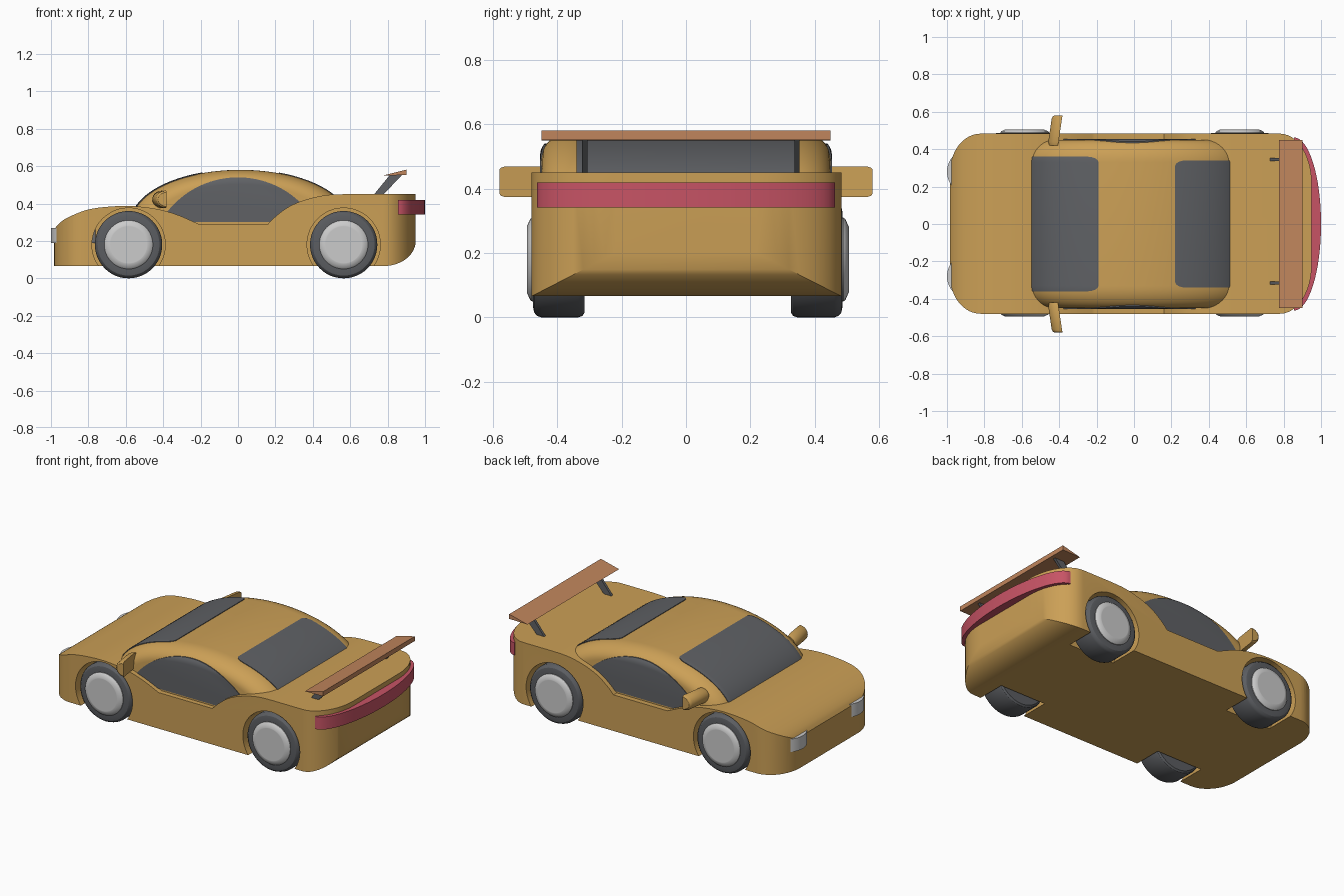
import bpy, bmesh
from math import sin, cos, pi, radians
from mathutils import Vector

if "Cube" in bpy.data.objects:
    bpy.data.objects.remove(bpy.data.objects["Cube"])

def mat(name, r, g, b):
    m = bpy.data.materials.new(name)
    m.diffuse_color = (r, g, b, 1)
    m.use_nodes = True
    m.node_tree.nodes["Principled BSDF"].inputs["Base Color"].default_value = m.diffuse_color
    return m

PAINT = mat("paint", 0.60, 0.35, 0.093)
GLASS = mat("glass", 0.115, 0.12, 0.13)
RUBBER = mat("rubber", 0.105, 0.11, 0.12)
RED = mat("red_lens", 0.57, 0.087, 0.13)
COPPER = mat("wing_paint", 0.53, 0.235, 0.107)

def finish(name, bm, m=None):
    bmesh.ops.recalc_face_normals(bm, faces=bm.faces)
    me = bpy.data.meshes.new(name)
    bm.to_mesh(me)
    bm.free()
    ob = bpy.data.objects.new(name, me)
    bpy.context.collection.objects.link(ob)
    if m:
        me.materials.append(m)
    return ob

def prism(name, pts, axis, lo, hi, m=None):
    """Extrude a 2D outline along y (points are x,z) or z (points are x,y)."""
    bm = bmesh.new()
    at = (lambda p, h: (p[0], h, p[1])) if axis == 'y' else (lambda p, h: (p[0], p[1], h))
    f = bm.faces.new([bm.verts.new(at(p, lo)) for p in pts])
    new = bmesh.ops.extrude_face_region(bm, geom=[f])['geom']
    d = Vector(at((0, 0), hi - lo))
    bmesh.ops.translate(bm, vec=d, verts=[v for v in new if isinstance(v, bmesh.types.BMVert)])
    return finish(name, bm, m)

def loft(name, rings, m=None):
    bm = bmesh.new()
    vs = [[bm.verts.new(p) for p in r] for r in rings]
    n = len(rings[0])
    for a, b in zip(vs, vs[1:]):
        for i in range(n):
            bm.faces.new((a[i], a[(i + 1) % n], b[(i + 1) % n], b[i]))
    bm.faces.new(vs[0])
    bm.faces.new(vs[-1])
    return finish(name, bm, m)

def arc(cx, cy, rx, ry, a0, a1, n=12):
    return [(cx + rx * cos(radians(a0 + (a1 - a0) * i / n)),
             cy + ry * sin(radians(a0 + (a1 - a0) * i / n))) for i in range(n + 1)]

def spline(pts, n=5):
    out = []
    for i in range(len(pts) - 1):
        p0, p1, p2, p3 = [Vector(pts[min(max(j, 0), len(pts) - 1)]) for j in range(i - 1, i + 3)]
        for k in range(n):
            t = k / n
            q = 0.5 * (2 * p1 + (p2 - p0) * t + (2 * p0 - 5 * p1 + 4 * p2 - p3) * t * t
                       + (3 * p1 - p0 - 3 * p2 + p3) * t ** 3)
            out.append(tuple(q))
    return out + [pts[-1]]

cutters = []
def boolean(ob, cutter, op):
    md = ob.modifiers.new("cut", 'BOOLEAN')
    md.object, md.operation, md.solver = cutter, op, 'EXACT'
    bpy.context.view_layer.objects.active = ob
    bpy.ops.object.modifier_apply(modifier=md.name)
    cutter.hide_render = True
    if cutter not in cutters:
        cutters.append(cutter)

# Body: side profile intersected with a rounded plan outline
hood = spline([(-0.983, 0.26), (-0.955, 0.295), (-0.9, 0.33), (-0.8, 0.368), (-0.68, 0.384),
               (-0.56, 0.386), (-0.43, 0.37), (-0.32, 0.338), (-0.21, 0.29)])
deck = spline([(0.16, 0.29), (0.2, 0.33), (0.27, 0.382), (0.36, 0.42), (0.47, 0.445), (0.58, 0.45)])
profile = [(-0.983, 0.066)] + hood + deck + [(0.95, 0.45)] + arc(0.78, 0.20, 0.17, 0.134, 0, -90)
body = prism("body", profile, 'y', -0.5, 0.5, PAINT)
plan = (arc(0.78, 0.22, 0.17, 0.263, 0, 90) + arc(-0.82, 0.28, 0.163, 0.203, 90, 180)
        + arc(-0.82, -0.28, 0.163, 0.20, 180, 270) + arc(0.78, -0.22, 0.17, 0.26, 270, 360))
boolean(body, prism("plan_cutter", plan, 'z', -0.1, 0.8), 'INTERSECT')

# Wheel wells
AXLES = {"front": -0.585, "rear": 0.565}
wells = []
for x in AXLES.values():
    for lo, hi in ((0.30, 0.7), (-0.7, -0.30)):
        w = prism("well_cutter", arc(x, 0.18, 0.196, 0.196, 0, 352.5, 47), 'y', lo, hi)
        wells.append(w)
        boolean(body, w, 'DIFFERENCE')

# Cabin: elliptical dome with rounded shoulders, grown slightly for the glass
def dome(name, grow, m):
    rings = []
    for i in range(-9, 10):
        for side in ([-1, 1] if i == 0 else [1 if i > 0 else -1]):
            t = abs(i) / 9 * pi / 2
            s = 1 - cos(t)
            y = side * (0.33 + (0.12 + grow) * sin(t))
            a, b = 0.583 - 0.12 * s + grow, 0.28 - 0.08 * s + grow
            ring = [(0.012 + a, 0.25)] + arc(0.012, 0.30, a, b, 0, 180, 48) + [(0.012 - a, 0.25)]
            rings.append([(x, y, z) for x, z in ring])
    return loft(name, rings, m)

# Pane outline: rounded corners, ends bowed slightly inwards
def rounded(x0, x1, h, r=0.06):
    k = 0.03
    return (arc(x1 - r, h - k, r, k, 0, 90, 6) + arc(x0 + r, h - k, r, k, 90, 180, 6)
            + arc(x0 + r, k - h, r, k, 180, 270, 6) + arc(x1 - r, k - h, r, k, 270, 360, 6))

cabin = dome("cabin", 0, PAINT)
pane_arc = arc(0.0, 0.06, 0.48, 0.48, 30, 150, 40)
panes = [("windscreen", prism("pane_cutter", rounded(-0.62, -0.19, 0.36), 'z', 0.34, 0.8)),
         ("rear_window", prism("pane_cutter", rounded(0.22, 0.58, 0.34), 'z', 0.36, 0.8)),
         ("left_window", prism("pane_cutter", pane_arc, 'y', 0.38, 0.7)),
         ("right_window", prism("pane_cutter", pane_arc, 'y', -0.7, -0.38))]
glass = []
for name, cutter in panes:
    g = dome(name, 0.004, GLASS)
    boolean(g, cutter, 'INTERSECT')
    glass.append(g)
for ob in [cabin] + glass:
    for w in wells:
        boolean(ob, w, 'DIFFERENCE')
for c in cutters:
    bpy.data.objects.remove(c)

# Wheels: lathed tyre and stepped hub
def lathe(name, prof, x, y, side, m=None):
    loft(name, [[(x + r * cos(k * pi / 24), y + side * h, 0.18 + r * sin(k * pi / 24))
                 for k in range(48)] for r, h in prof], m)

TYRE = [(0.12, -0.08), (0.165, -0.08), (0.175, -0.073), (0.18, -0.06), (0.18, 0.055),
        (0.175, 0.068), (0.165, 0.077), (0.15, 0.08), (0.12, 0.08)]
HUB = [(0.13, -0.07), (0.13, 0.084), (0.125, 0.09), (0.102, 0.1), (0.098, 0.1)]
for axle, x in AXLES.items():
    for side, y, label in ((1, 0.406, "left"), (-1, -0.395, "right")):
        lathe(f"{axle}_{label}_tyre", TYRE, x, y, side, RUBBER)
        lathe(f"{axle}_{label}_hub", HUB, x, y, side)

# Headlights and door mirrors
for side, label in ((1, "left"), (-1, "right")):
    prism(f"{label}_headlight", arc(-0.88, side * 0.28, 0.12, 0.12, 0, 352.5, 47), 'z', 0.19, 0.27)
    rings = []
    for y, k in ((0.42, 0.85), (0.44, 1), (0.565, 1), (0.575, 0.93), (0.58, 0.8)):
        x = -0.405 + (y - 0.43) * 0.15
        d = arc(x, 0.422, 0.055 * k, 0.047 * k, 90, 270, 16)
        rings.append([(px, side * y, pz) for px, pz in d])
    loft(f"{label}_mirror", rings, PAINT)

# Tail light band, rear wing and its struts
prism("tail_light", arc(0.855, 0, 0.145, 0.463, -90, 90, 32), 'z', 0.342, 0.42, RED)
prism("rear_wing", [(0.775, 0.55), (0.90, 0.552), (0.90, 0.581)], 'y', -0.45, 0.45, COPPER)
for y, label in ((0.345, "left"), (-0.315, "right")):
    prism(f"{label}_wing_strut", [(0.72, 0.44), (0.77, 0.44), (0.88, 0.556), (0.815, 0.556)],
          'y', y - 0.008, y + 0.008, GLASS)

# Smooth shading with crisp edges
for ob in bpy.data.objects:
    ob.select_set(True)
    bpy.context.view_layer.objects.active = ob
bpy.ops.object.shade_smooth_by_angle(angle=radians(30))
